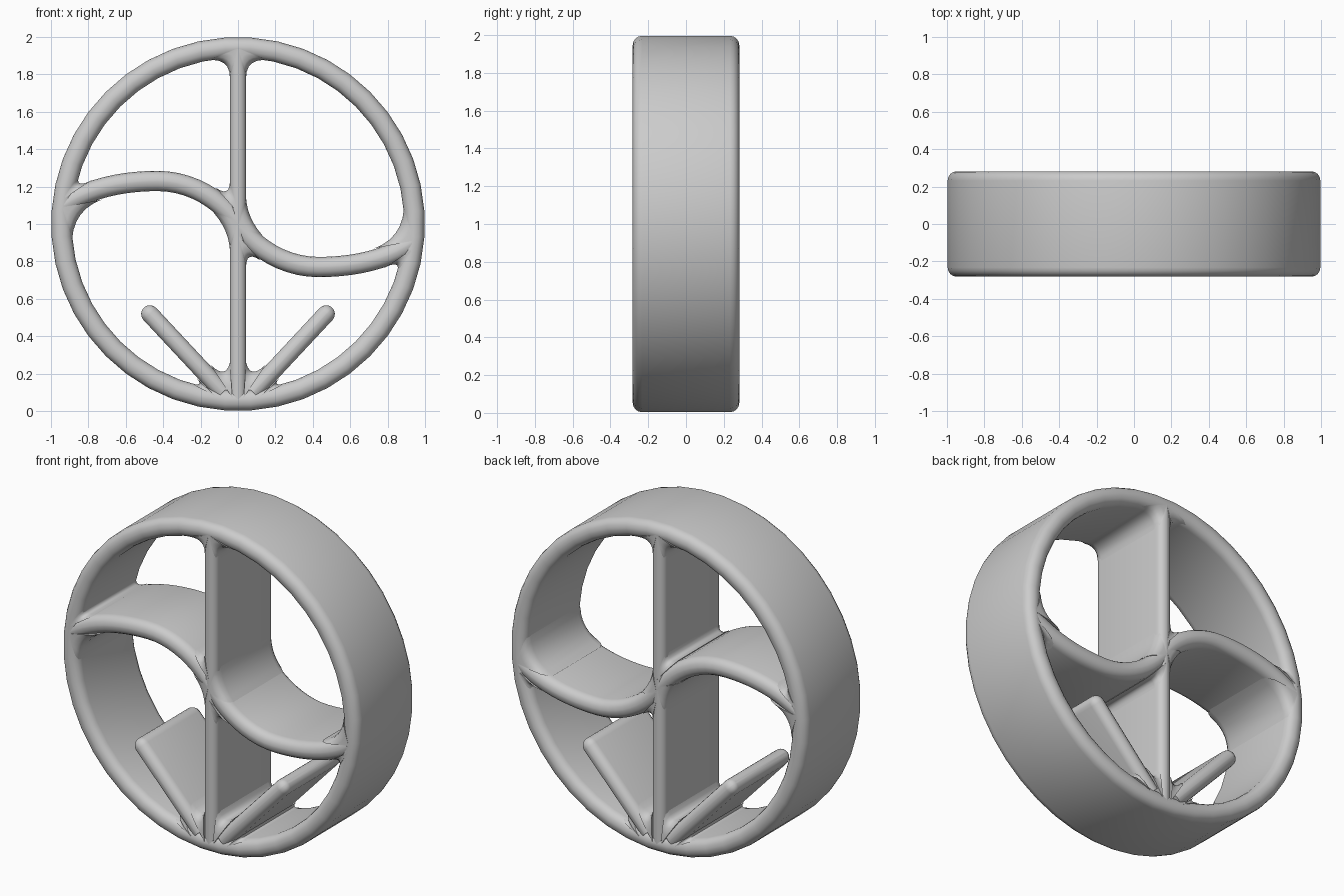
import bpy, bmesh, math
from mathutils import Vector
from mathutils.geometry import interpolate_bezier

cube = bpy.data.objects.get("Cube")
if cube:
    bpy.data.objects.remove(cube, do_unlink=True)

DEPTH = 0.282   # half depth of every bar
ROUND = 0.05    # edge rounding

grey = bpy.data.materials.new("plain grey")
grey.use_nodes = True
grey.diffuse_color = (0.6, 0.6, 0.6, 1)
bsdf = next(n for n in grey.node_tree.nodes if n.type == 'BSDF_PRINCIPLED')
bsdf.inputs["Base Color"].default_value = (0.6, 0.6, 0.6, 1)


def loft(name, loops, closed=False):
    """Skin a list of point loops into one smooth object."""
    bm = bmesh.new()
    rows = [[bm.verts.new(p) for p in loop] for loop in loops]
    n = len(rows[0])
    pairs = list(zip(rows, rows[1:]))
    if closed:
        pairs.append((rows[-1], rows[0]))
    else:
        bm.faces.new(rows[0])
        bm.faces.new(rows[-1])
    for a, b in pairs:
        for i in range(n):
            j = (i + 1) % n
            bm.faces.new((a[i], a[j], b[j], b[i]))
    bmesh.ops.recalc_face_normals(bm, faces=bm.faces)
    mesh = bpy.data.meshes.new(name)
    bm.to_mesh(mesh)
    bm.free()
    mesh.materials.append(grey)
    obj = bpy.data.objects.new(name, mesh)
    bpy.context.collection.objects.link(obj)
    bpy.ops.object.select_all(action='DESELECT')
    obj.select_set(True)
    bpy.context.view_layer.objects.active = obj
    bpy.ops.object.shade_smooth_by_angle(angle=math.radians(40))
    return obj


def section(half, depth, steps=4):
    """Rounded rectangle: (across, y) points."""
    r = min(half * 0.95, ROUND)
    pts = []
    for k, (sx, sy) in enumerate([(1, 1), (-1, 1), (-1, -1), (1, -1)]):
        for s in range(steps + 1):
            a = (k + s / steps) * math.pi / 2
            pts.append((sx * (half - r) + r * math.cos(a),
                        sy * (depth - r) + r * math.sin(a)))
    return pts


def sweep(name, path, half, closed=False, insets=None):
    """Run the rounded section along a path in the xz plane."""
    path = [Vector(p) for p in path]
    n, loops = len(path), []
    for i, p in enumerate(path):
        nxt = path[(i + 1) % n] if closed else path[min(i + 1, n - 1)]
        prv = path[i - 1] if closed else path[max(i - 1, 0)]
        t = (nxt - prv).normalized()
        e = insets[i] if insets else 0
        loops.append([(p.x - t.y * u, y, p.y + t.x * u)
                      for u, y in section(half - e, DEPTH - e)])
    return loft(name, loops, closed)


def fillet(name, root, a, corner, b):
    """Concave web that softens the corner between two bars."""
    arc = [Vector(a).lerp(Vector(corner), t).lerp(Vector(corner).lerp(Vector(b), t), t)
           for t in (i / 6 for i in range(7))]
    root = Vector(root)
    half = [(0.225, 1), (0.255, 0.92), (0.274, 0.75), (0.282, 0.45)]
    layers = [(-y, s) for y, s in reversed(half)] + half
    loops = []
    for y, s in layers:
        pts = [root] + [root.lerp(p, s) for p in arc]
        loops.append([(p.x, y, p.y) for p in pts])
    return loft(name, loops)


# Outer ring
sides = 44
ring = [(0.944 * math.cos(2 * math.pi * (i + 0.5) / sides),
         1 + 0.944 * math.sin(2 * math.pi * (i + 0.5) / sides)) for i in range(sides)]
sweep("outer_ring", ring, 0.055, closed=True)

# Upright post
sweep("centre_post", [(0, 0.06), (0, 1), (0, 1.94)], 0.044)

# S-shaped divider, the right half is the left half turned about the centre
knots = [[(-0.93, 1.10), (-0.80, 1.19), (-0.62, 1.23), (-0.43, 1.23)],
         [(-0.43, 1.23), (-0.25, 1.23), (-0.09, 1.13), (0, 1)]]
left = []
for k in knots:
    left += interpolate_bezier(*[Vector(p) for p in k], 11)[:-1]
wave = [(p.x, p.y) for p in left] + [(0, 1)] + [(-p.x, 2 - p.y) for p in reversed(left)]
sweep("wave_divider", wave, 0.054)

# Slanted leaves with rounded tips
foot, tip, half = Vector((0.08, 0.10)), Vector((0.503, 0.553)), 0.047
along = (tip - foot).normalized()
back = [half * (1 - math.sin(math.radians(a))) for a in (90, 65, 45, 25, 8)]
tip_inset = [half * (1 - math.sqrt(max(0, 1 - (1 - d / half) ** 2))) for d in back]
# back lists the distance from the tip for each inset
tip_pts = sorted(zip([half - d for d in back], back), reverse=True)
leaf, insets = [foot], [0]
for d in (half, half * 0.6, half * 0.3, half * 0.1, half * 0.01):
    leaf.append(tip - along * d)
    insets.append(half - math.sqrt(half ** 2 - (half - d) ** 2))
for side, s in (("left", 1), ("right", -1)):
    sweep("leaf_" + side, [(s * p.x, p.y) for p in leaf], half, insets=insets)

# Softened joints mirrored left to right
mirrored = {
    "post_top": [(0, 1.94), (0.043, 1.78), (0.043, 1.893), (0.17, 1.874)],
    "post_foot": [(0.03, 0.07), (0.043, 0.26), (0.065, 0.165), (0.15, 0.25)],
    "leaf_foot": [(0.12, 0.08), (0.22, 0.175), (0.18, 0.13), (0.25, 0.146)],
}
for name, pts in mirrored.items():
    for side, s in (("left", 1), ("right", -1)):
        fillet(f"{name}_fillet_{side}", *[(s * x, z) for x, z in pts])

# Softened joints turned half way round the centre
turned = {
    "wave_end_lower": [(-0.94, 1.09), (-0.887, 0.92), (-0.875, 1.075), (-0.73, 1.13)],
    "wave_end_upper": [(-0.94, 1.13), (-0.855, 1.25), (-0.865, 1.19), (-0.78, 1.235)],
    "wave_middle_upper": [(0, 1.06), (-0.043, 1.23), (-0.043, 1.14), (-0.12, 1.195)],
    "wave_middle_lower": [(0, 1.02), (-0.043, 0.86), (-0.05, 0.97), (-0.13, 1.06)],
}
for name, pts in turned.items():
    fillet(name + "_fillet_right", *pts)
    fillet(name + "_fillet_left", *[(-x, 2 - z) for x, z in pts])
